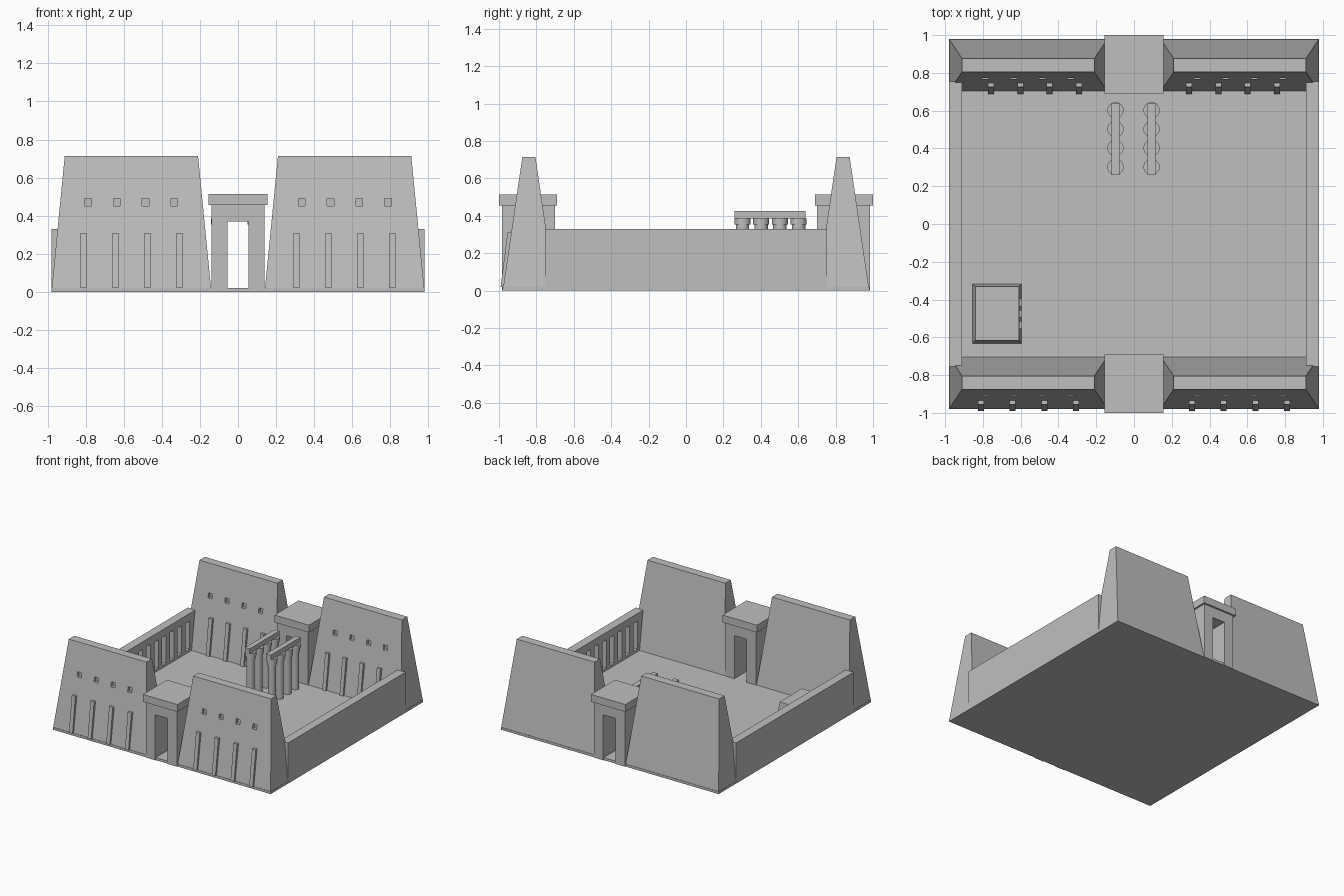
import bpy, bmesh

cube = bpy.data.objects.get("Cube")
if cube:
    bpy.data.objects.remove(cube, do_unlink=True)

STONE = (0.52, 0.52, 0.52, 1)
stone = bpy.data.materials.new("grey_stone")
stone.use_nodes = True
stone.diffuse_color = STONE
stone.node_tree.nodes["Principled BSDF"].inputs["Base Color"].default_value = STONE


def add_frustum(bm, base, top, z0, z1):
    """Block between two rectangles given as (x0, x1, y0, y1)."""
    rings = []
    for (x0, x1, y0, y1), z in ((base, z0), (top, z1)):
        rings.append([bm.verts.new((x, y, z))
                      for x, y in ((x0, y0), (x1, y0), (x1, y1), (x0, y1))])
    low, high = rings
    bm.faces.new(low[::-1])
    bm.faces.new(high)
    for i in range(4):
        j = (i + 1) % 4
        bm.faces.new((low[i], low[j], high[j], high[i]))


def blocks(name, items):
    """One object made of several blocks."""
    bm = bmesh.new()
    for item in items:
        add_frustum(bm, *item)
    mesh = bpy.data.meshes.new(name)
    bm.to_mesh(mesh)
    bm.free()
    mesh.materials.append(stone)
    obj = bpy.data.objects.new(name, mesh)
    bpy.context.collection.objects.link(obj)
    return obj


def box(x0, x1, y0, y1, z0, z1):
    return ((x0, x1, y0, y1), (x0, x1, y0, y1), z0, z1)


def carve(obj, items):
    """Cut blocks out of an object."""
    cutter = blocks("cutter", items)
    cutter.hide_render = True
    mod = obj.modifiers.new("carve", "BOOLEAN")
    mod.operation = "DIFFERENCE"
    mod.solver = "EXACT"
    mod.object = cutter
    bpy.context.view_layer.objects.active = obj
    bpy.ops.object.modifier_apply(modifier=mod.name)
    bpy.data.objects.remove(cutter, do_unlink=True)


EDGE = 0.98       # half width of the base
FLOOR = 0.02
TOWER = 0.715     # tower height
LEAN = 0.105      # inward lean of the tower front over its height

# Base slab
blocks("floor_slab", [box(-EDGE, EDGE, -EDGE, EDGE, 0, FLOOR)])

# Side walls with a row of niches on the inner face
for side, word in ((1, "left"), (-1, "right")):
    xs = sorted((side * 0.91, side * EDGE))
    wall = blocks(word + "_wall", [box(*xs, -0.755, 0.755, 0, 0.33)])
    nx = sorted((side * 0.88, side * 0.945))
    carve(wall, [box(*nx, -0.65 + i * 0.1 - 0.025, -0.65 + i * 0.1 + 0.025, 0.04, 0.27)
                 for i in range(14)])

# Pairs of sloping towers with windows and pilasters on the front face
for place, cy, first, step in (("front", -0.84, 0.307, 0.168), ("back", 0.84, 0.292, 0.155)):
    def face(z):
        return cy - 0.14 + LEAN * z / TOWER

    for side, word in ((1, "left"), (-1, "right")):
        base = (*sorted((side * 0.14, side * EDGE)), cy - 0.14, cy + 0.14)
        top = (*sorted((side * 0.21, side * 0.91)), cy - 0.035, cy + 0.035)
        tower = blocks(f"{place}_{word}_tower", [(base, top, 0, TOWER)])
        windows, pilasters = [], []
        for i in range(4):
            x = side * (0.335 + 0.151 * i)
            windows.append(box(x - 0.018, x + 0.018, face(0) - 0.05, face(0.47) + 0.022, 0.45, 0.49))
            x = side * (first + step * i)
            low, high = face(FLOOR), face(0.31)
            pilasters.append(((x - 0.016, x + 0.016, low - 0.014, low + 0.02),
                              (x - 0.016, x + 0.016, high - 0.02, high + 0.02), FLOOR, 0.31))
        carve(tower, windows)
        blocks(f"{place}_{word}_pilasters", pilasters)

    # Gateway between the towers: jambs, lintel and cap
    y0, y1 = cy - 0.14, cy + 0.145
    if cy < 0:
        y0, y1 = -y1 - 1.68, -y0 - 1.68
    blocks(place + "_gate_jambs", [box(-0.14, -0.055, y0, y1, 0, 0.455),
                                   box(0.055, 0.14, y0, y1, 0, 0.455)])
    blocks(place + "_gate_lintel", [box(-0.055, 0.055, y0, y1, 0.37, 0.455)])
    blocks(place + "_gate_cap", [box(-0.155, 0.155, cy - 0.155 + (0.005 if cy > 0 else -0.005),
                                     cy + 0.155 + (0.005 if cy > 0 else -0.005), 0.455, 0.515)])

# Double row of columns, each row carrying a beam
PROFILE = ((0.03, FLOOR), (0.03, 0.325), (0.036, 0.325), (0.036, 0.355),
           (0.043, 0.355), (0.043, 0.386))
SIDES = 24
for cx, word in ((0.093, "left"), (-0.098, "right")):
    for i in range(4):
        bm = bmesh.new()
        verts = [bm.verts.new((r, 0, z)) for r, z in ((0, FLOOR), *PROFILE, (0, 0.386))]
        edges = [bm.edges.new(pair) for pair in zip(verts, verts[1:])]
        bmesh.ops.spin(bm, geom=verts + edges, cent=(0, 0, 0), axis=(0, 0, 1),
                       angle=6.283185, steps=SIDES)
        bmesh.ops.remove_doubles(bm, verts=bm.verts, dist=0.0005)
        bmesh.ops.recalc_face_normals(bm, faces=bm.faces)
        mesh = bpy.data.meshes.new("column")
        bm.to_mesh(mesh)
        bm.free()
        mesh.materials.append(stone)
        column = bpy.data.objects.new(f"{word}_column_{i + 1}", mesh)
        column.location = (cx, 0.302 + i * 0.1, 0)
        bpy.context.collection.objects.link(column)
        bpy.ops.object.select_all(action="DESELECT")
        column.select_set(True)
        bpy.context.view_layer.objects.active = column
        bpy.ops.object.shade_smooth_by_angle()
    blocks(word + "_column_beam", [box(cx - 0.021, cx + 0.021, 0.26, 0.64, 0.386, 0.425)])

# Small shrine with sloping walls and openings in its inner side
shrine = blocks("shrine", [((-0.855, -0.595, -0.632, -0.317),
                            (-0.84, -0.61, -0.617, -0.332), FLOOR, 0.15)])
carve(shrine, [box(-0.625, -0.57, y - 0.018, y + 0.018, 0.03, 0.115)
               for y in (-0.535, -0.475, -0.415)])
